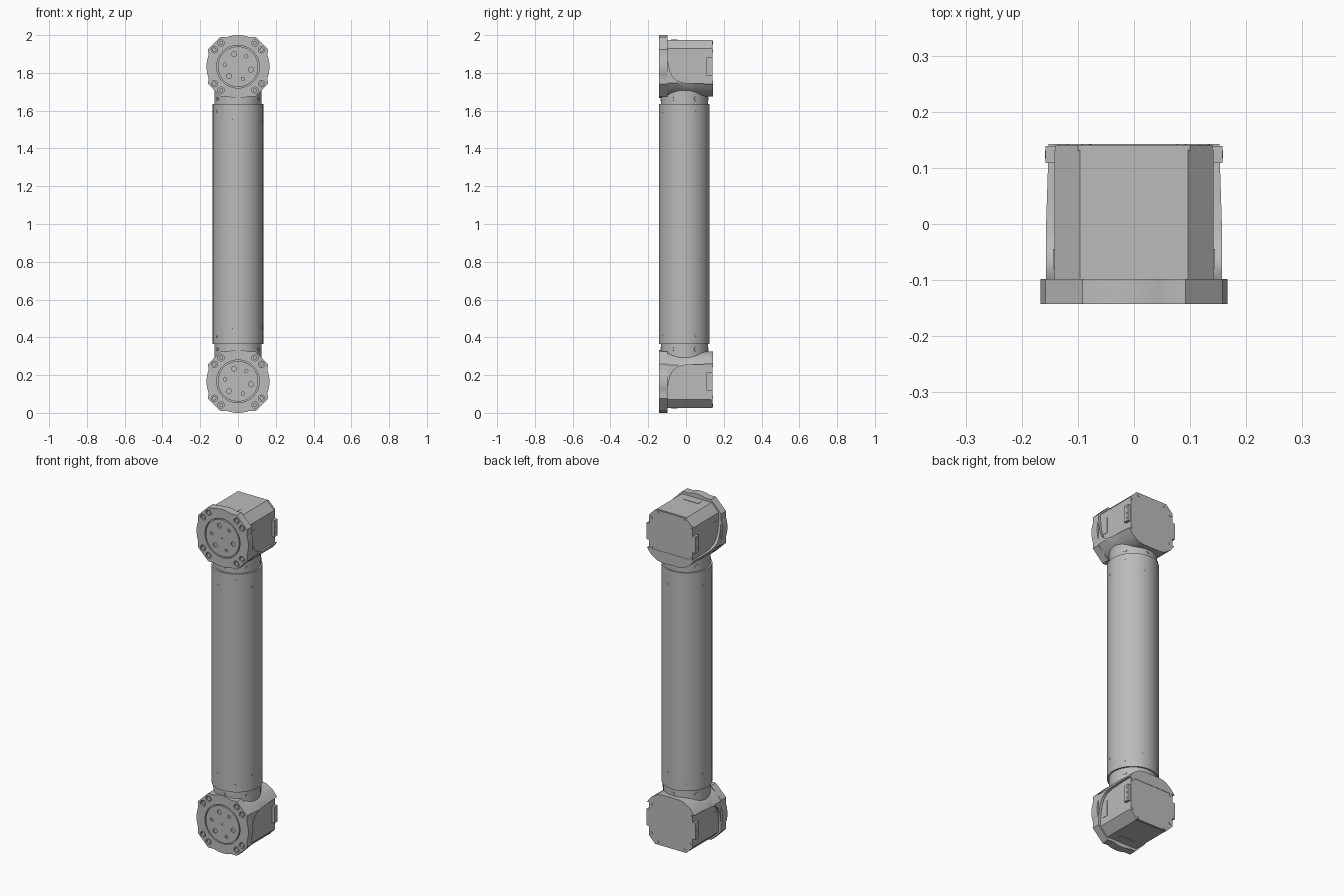
import bpy, bmesh, math
from mathutils import Vector

cube = bpy.data.objects.get("Cube")
if cube:
    bpy.data.objects.remove(cube, do_unlink=True)

metal = bpy.data.materials.new("brushed grey")
metal.use_nodes = True
GREY = (0.5, 0.5, 0.5, 1)
metal.diffuse_color = GREY
metal.node_tree.nodes["Principled BSDF"].inputs["Base Color"].default_value = GREY


def finish(name, bm):
    bmesh.ops.recalc_face_normals(bm, faces=bm.faces)
    mesh = bpy.data.meshes.new(name)
    bm.to_mesh(mesh)
    bm.free()
    mesh.materials.append(metal)
    obj = bpy.data.objects.new(name, mesh)
    bpy.context.collection.objects.link(obj)
    return obj


def smooth(obj, angle=30):
    bpy.ops.object.select_all(action='DESELECT')
    obj.select_set(True)
    bpy.context.view_layer.objects.active = obj
    bpy.ops.object.shade_smooth_by_angle(angle=math.radians(angle))
    return obj


def loft(name, sections):
    """Skin a list of equal-length point rings and cap both ends."""
    bm = bmesh.new()
    rings = [[bm.verts.new(p) for p in ring] for ring in sections]
    for a, b in zip(rings, rings[1:]):
        for i in range(len(a)):
            j = (i + 1) % len(a)
            bm.faces.new((a[i], a[j], b[j], b[i]))
    bm.faces.new(rings[0])
    bm.faces.new(rings[-1])
    return finish(name, bm)


def prism(name, outline, y0, y1, zc):
    return loft(name, [[(x, y, zc + z) for x, z in outline] for y in (y0, y1)])


def rods(name, items, segments=16):
    """Cylinders from (centre, axis, radius, length), all in one object."""
    bm = bmesh.new()
    for centre, axis, radius, length in items:
        turn = Vector((0, 0, 1)).rotation_difference(Vector(axis)).to_matrix().to_4x4()
        turn.translation = Vector(centre)
        bmesh.ops.create_cone(bm, cap_ends=True, segments=segments, radius1=radius,
                              radius2=radius, depth=length, matrix=turn)
    return finish(name, bm)


def box(name, centre, size):
    bm = bmesh.new()
    bmesh.ops.create_cube(bm, size=1)
    for v in bm.verts:
        v.co = Vector(c + s * p for c, s, p in zip(centre, size, v.co))
    return finish(name, bm)


def cut(obj, cutter):
    mod = obj.modifiers.new("cut", 'BOOLEAN')
    mod.operation, mod.object, mod.solver = 'DIFFERENCE', cutter, 'EXACT'
    bpy.context.view_layer.objects.active = obj
    bpy.ops.object.modifier_apply(modifier=mod.name)
    bpy.data.objects.remove(cutter, do_unlink=True)


def octagon(h, c):
    e = h - c
    return [(h, -e), (h, e), (e, h), (-e, h), (-h, e), (-h, -e), (-e, -h), (e, -h)]


# Flange outline: four round sides with bolt lobes between
R = 0.167
outline = []
for q in range(4):
    a = q * math.pi / 2
    for d in range(-20, 21, 5):
        t = a + math.radians(d)
        outline.append((R * math.cos(t), R * math.sin(t)))
    for x, z in ((0.158, 0.092), (0.092, 0.158)):
        outline.append((x * math.cos(a) - z * math.sin(a), x * math.sin(a) + z * math.cos(a)))

FRONT, BACK = -0.143, 0.143
Y = (0, 1, 0)
bolts = [(sx * x, sz * z) for x, z in ((0.09, 0.125), (0.125, 0.09))
         for sx in (-1, 1) for sz in (-1, 1)]


def joint(label, zc, s):
    """One motor housing; s = 1 has its bracket opening up, -1 down."""
    # Front flange with counterbored bolts and round recess
    flange = prism(label + "_flange", outline, FRONT, -0.098, zc)
    cut(flange, rods("cutter", [((x, FRONT, zc + z), Y, 0.017, 0.024) for x, z in bolts]))
    cut(flange, rods("cutter", [((0, FRONT, zc), Y, 0.113, 0.024)], 48))
    smooth(flange)
    smooth(rods(label + "_flange_bolts",
                [((x, -0.134, zc + z), Y, 0.011, 0.012) for x, z in bolts]))

    # Output disc with large and small holes around the middle
    disc = rods(label + "_output_disc", [((0, -0.135, zc), Y, 0.107, 0.016)], 48)
    holes = [((0, FRONT, zc), Y, 0.005, 0.01)]
    for i in range(6):
        t = math.radians(107 + 60 * i + (0 if i % 2 == 0 else 5))
        holes.append(((0.07 * math.cos(t), FRONT, zc + 0.07 * math.sin(t)), Y,
                      0.013 if i % 2 == 0 else 0.009, 0.016))
    cut(disc, rods("cutter", holes))
    smooth(disc)

    # Octagonal housing, rear cover and cover screws
    prism(label + "_housing", octagon(0.142, 0.046), -0.1, 0.132, zc)
    prism(label + "_rear_cover", octagon(0.140, 0.04), 0.13, BACK - 0.002, zc)
    smooth(rods(label + "_cover_screws",
                [((a, 0.137, zc + b), Y, 0.009, 0.012)
                 for x, z in ((0.085, 0.126), (0.126, 0.085))
                 for a in (x, -x) for b in (z, -z)]))

    # Bracket hugging the housing, with sides sweeping up to the flange
    h, c = 0.157, 0.07
    sections = []
    for y, top in ((-0.1, 0.07), (-0.094, 0.02), (-0.086, -0.02), (-0.07, -0.055),
                   (-0.045, -0.075), (-0.01, -0.085), (0.05, -0.089), (BACK, -0.092)):
        side = min(h, 2 * h - c + top)
        mid = min(top - 0.002, c - h)
        half = [(side, top), (min(h, 2 * h - c + mid), mid), (h - c * 0.42, -h + c * 0.48),
                (h - c, -h + 0.006), (h - c - 0.03, -h)]
        ring = half + [(-x, z) for x, z in reversed(half)]
        sections.append([(x, y, zc + s * z) for x, z in ring])
    smooth(loft(label + "_bracket", sections))

    # Side connectors and thin label plates
    for sx, side in ((1, "left"), (-1, "right")):
        box(f"{label}_{side}_connector", (sx * 0.147, 0.124, zc), (0.022, 0.03, 0.095))
        smooth(rods(f"{label}_{side}_connector_pins",
                    [((sx * 0.157, 0.124, zc + d), (1, 0, 0), 0.007, 0.004)
                     for d in (-0.03, 0, 0.03)]))
        box(f"{label}_{side}_plate", (sx * 0.142, -0.062, zc + s * 0.01), (0.004, 0.035, 0.09))
    box(label + "_end_plate", (0, -0.062, zc + s * 0.142), (0.096, 0.035, 0.004))

    # Collar joining the bracket to the tube, with six screws
    zk = zc - s * 0.17
    smooth(rods(label + "_collar", [((0, -0.008, zk), (0, 0, 1), 0.125, 0.12)], 48))
    screws = []
    for i in range(6):
        t = math.radians(-90 + 60 * i)
        d = Vector((math.cos(t), math.sin(t), 0))
        screws.append((d * 0.125 + Vector((0, -0.008, zk)), d, 0.013 if i % 2 == 0 else 0.009, 0.006))
    smooth(rods(label + "_collar_screws", screws))

    # Tube end screws, staggered in height
    screws = []
    for i in range(8):
        t = math.radians(-60 + 45 * i)
        d = Vector((math.cos(t), math.sin(t), 0))
        z = zc - s * (0.238 if i % 2 == 0 else 0.285)
        screws.append((d * 0.133 + Vector((0, -0.009, z)), d, 0.008, 0.004))
    smooth(rods(label + "_tube_screws", screws))


joint("upper", 2 - R, 1)
joint("lower", R, -1)

# Long tube between the joints
smooth(rods("arm_tube", [((0, -0.009, 1), (0, 0, 1), 0.134, 1.27)], 48))
